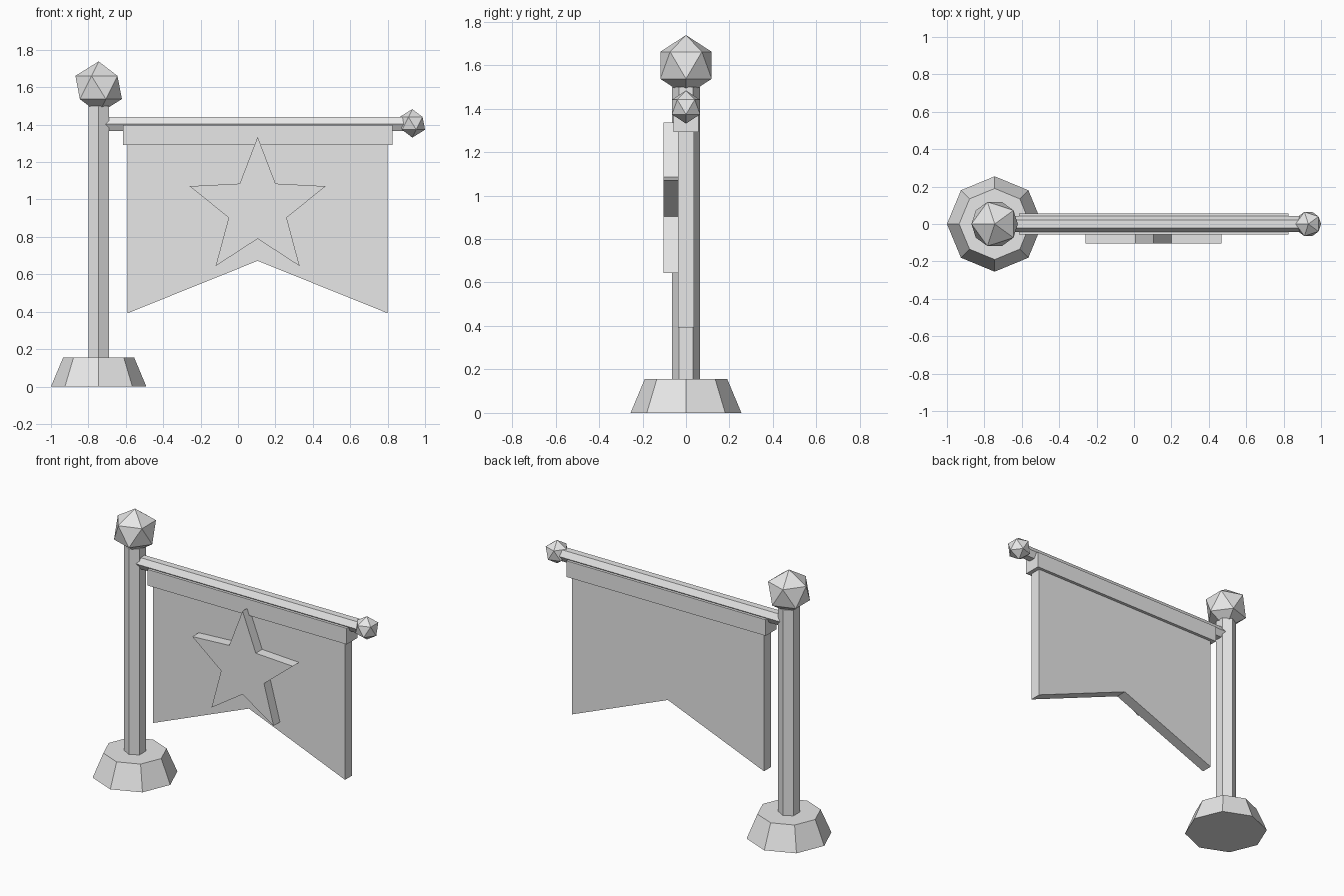
import bpy
import bmesh
from math import sin, cos, pi
from mathutils import Vector

cube = bpy.data.objects.get("Cube")
if cube:
    bpy.data.objects.remove(cube, do_unlink=True)

GREY = (0.8, 0.8, 0.8, 1.0)
grey = bpy.data.materials.new("plain grey")
grey.use_nodes = True
grey.diffuse_color = GREY
for node in grey.node_tree.nodes:
    if node.type == 'BSDF_PRINCIPLED':
        node.inputs["Base Color"].default_value = GREY

POLE_X = -0.745
BANNER_X = 0.105
ROD_Z = 1.403


def finish(name, bm):
    bmesh.ops.recalc_face_normals(bm, faces=bm.faces)
    mesh = bpy.data.meshes.new(name)
    bm.to_mesh(mesh)
    bm.free()
    mesh.materials.append(grey)
    obj = bpy.data.objects.new(name, mesh)
    bpy.context.collection.objects.link(obj)
    return obj


def loft(name, start, end):
    """Closed solid between two matching outlines."""
    bm = bmesh.new()
    a = [bm.verts.new(p) for p in start]
    b = [bm.verts.new(p) for p in end]
    bm.faces.new(a)
    bm.faces.new(b)
    n = len(a)
    for i in range(n):
        j = (i + 1) % n
        bm.faces.new((a[i], a[j], b[j], b[i]))
    return finish(name, bm)


def ring(sides, radius):
    """Regular polygon with its first corner on the second axis."""
    return [(radius * sin(2 * pi * i / sides), radius * cos(2 * pi * i / sides))
            for i in range(sides)]


def upright(name, sides, r0, r1, z0, z1):
    loft(name, [(POLE_X + u, v, z0) for u, v in ring(sides, r0)],
         [(POLE_X + u, v, z1) for u, v in ring(sides, r1)])


def panel(name, outline, y0, y1):
    loft(name, [(x, y0, z) for x, z in outline], [(x, y1, z) for x, z in outline])


def finial(name, x, z, radius):
    bm = bmesh.new()
    bmesh.ops.create_icosphere(bm, subdivisions=1, radius=radius)
    obj = finish(name, bm)
    # half turn, so an upper corner points along the rod
    obj.rotation_euler.z = pi
    obj.location = Vector((x, 0, z))


# Stand
upright("base", 8, 0.255, 0.19, 0, 0.155)
upright("pole", 6, 0.064, 0.064, 0.15, 1.5)
finial("pole_finial", POLE_X, 1.599, 0.139)

# Crossbar
section = ring(6, 0.043)
loft("crossbar", [(-0.73, v, ROD_Z + u) for u, v in section],
     [(0.89, v, ROD_Z + u) for u, v in section])
finial("crossbar_finial", 0.932, 1.407, 0.076)

# Banner with its sleeve and swallowtail notch
panel("banner_sleeve", [(-0.616, 1.292), (0.826, 1.292), (0.826, 1.397), (-0.616, 1.397)],
      -0.057, 0.057)
panel("banner", [(-0.59, 1.35), (-0.59, 0.392), (BANNER_X, 0.672), (0.8, 0.392), (0.8, 1.35)],
      -0.037, 0.037)

# Raised star
star = []
for i in range(10):
    r = 0.163 if i % 2 else 0.382
    star.append((BANNER_X + r * sin(i * pi / 5), 0.953 + r * cos(i * pi / 5)))
panel("star", star, -0.103, -0.03)
